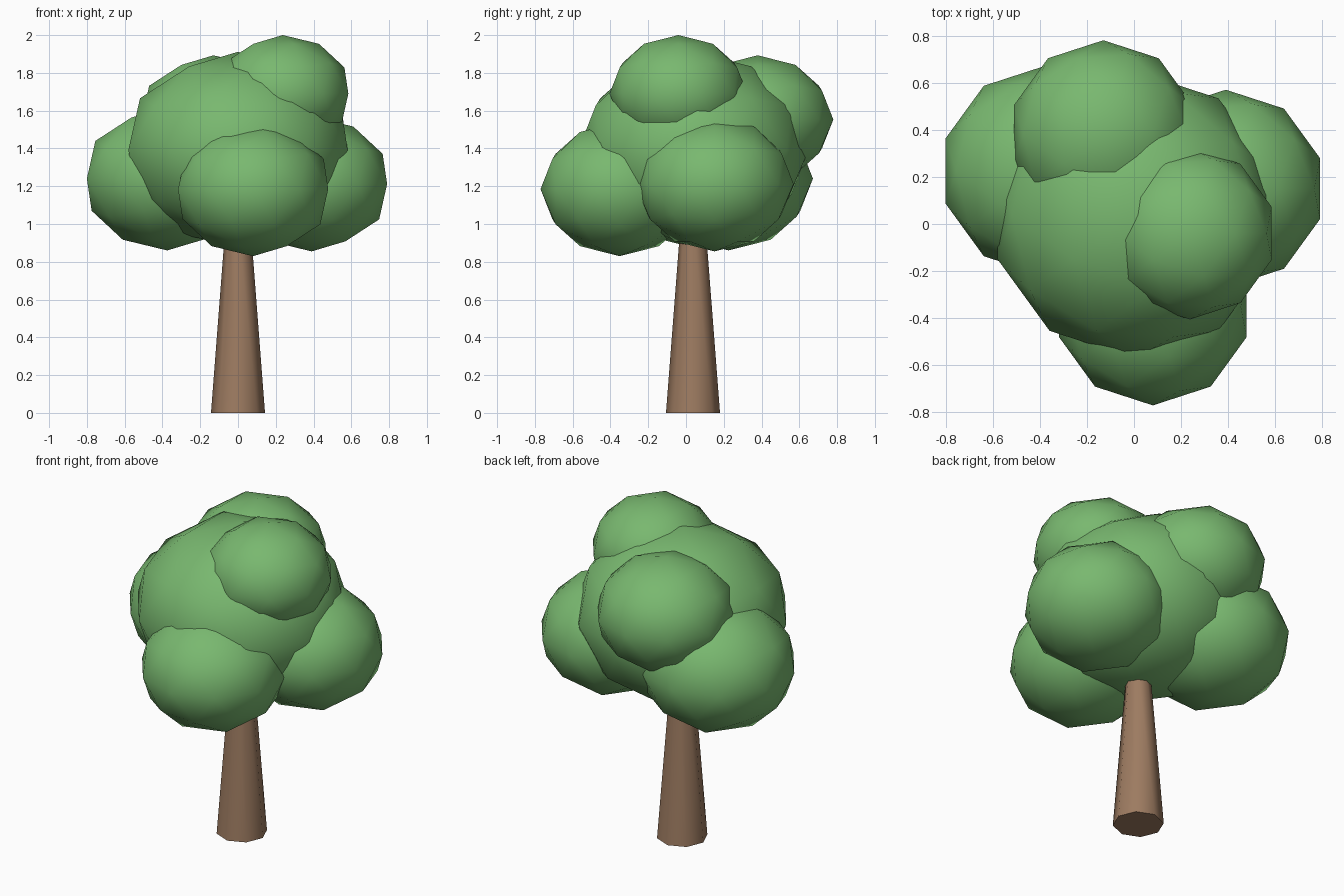
import bpy
import math

cube = bpy.data.objects.get("Cube")
if cube:
    bpy.data.objects.remove(cube, do_unlink=True)


def make_material(name, colour):
    mat = bpy.data.materials.new(name)
    mat.use_nodes = True
    mat.diffuse_color = colour
    bsdf = next(n for n in mat.node_tree.nodes if n.type == "BSDF_PRINCIPLED")
    bsdf.inputs["Base Color"].default_value = colour
    bsdf.inputs["Roughness"].default_value = 0.9
    return mat


leaf_green = make_material("leaf green", (0.19, 0.48, 0.16, 1))
bark_brown = make_material("bark brown", (0.34, 0.20, 0.12, 1))

SQUASH = 0.85  # leaf clumps are slightly flattened


def leaf_clump(name, centre, radius):
    bpy.ops.mesh.primitive_ico_sphere_add(subdivisions=2, radius=radius, location=centre)
    clump = bpy.context.object
    clump.name = name
    clump.scale.z = SQUASH
    bpy.ops.object.transform_apply(location=False, rotation=False, scale=True)
    bpy.ops.object.shade_smooth()
    clump.data.materials.append(leaf_green)


# Tapered eight-sided trunk, its top buried in the crown
height = 1.0
bpy.ops.mesh.primitive_cone_add(vertices=8, radius1=0.143, radius2=0.066,
                                depth=height, location=(0, 0.037, height / 2))
trunk = bpy.context.object
trunk.name = "trunk"
trunk.data.materials.append(bark_brown)
bpy.ops.object.shade_smooth_by_angle(angle=math.radians(60))

# Crown of overlapping leaf clumps
leaf_clump("crown_centre", (0, 0.04, 1.393), 0.61)
leaf_clump("crown_right", (-0.375, 0.225, 1.24), 0.447)
leaf_clump("crown_left", (0.39, 0.15, 1.212), 0.42)
leaf_clump("crown_front", (0.08, -0.352, 1.185), 0.418)
leaf_clump("crown_top", (0.237, -0.04, 1.69), 0.365)
leaf_clump("crown_back", (-0.13, 0.38, 1.553), 0.4)
